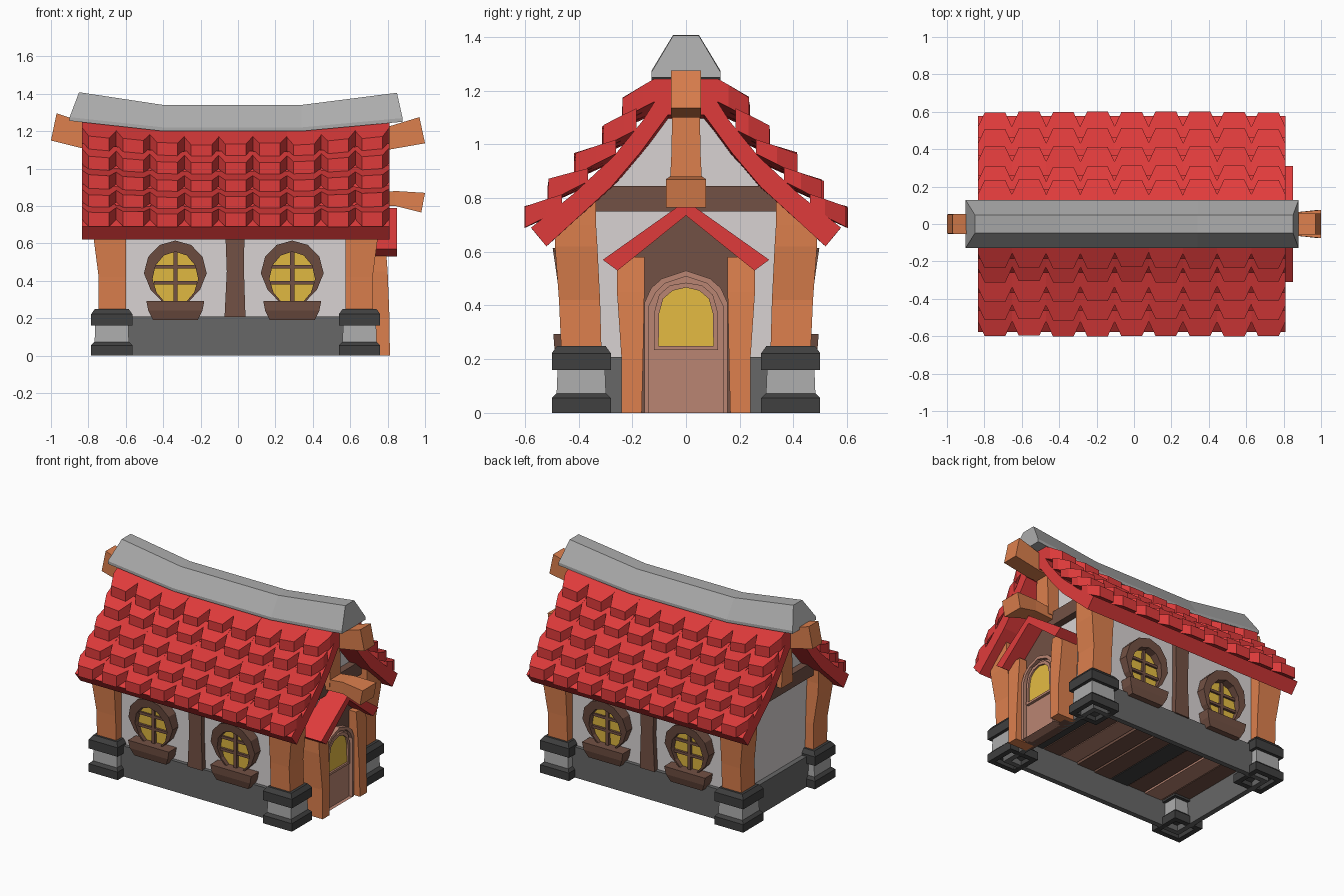
import bpy
import bmesh
import math
import random

random.seed(4)
default_cube = bpy.data.objects.get("Cube")
if default_cube:
    bpy.data.objects.remove(default_cube, do_unlink=True)


def make_material(name, red, green, blue):
    material = bpy.data.materials.new(name)
    material.use_nodes = True
    color = (red, green, blue, 1)
    material.diffuse_color = color
    material.node_tree.nodes["Principled BSDF"].inputs["Base Color"].default_value = color
    return material


RED = make_material("roof red", .74, .044, .044)
ORANGE = make_material("orange wood", .72, .215, .075)
BROWN = make_material("brown wood", .17, .082, .058)
DOOR = make_material("door wood", .49, .235, .17)
YELLOW = make_material("window yellow", .78, .5, .055)
PLASTER = make_material("plaster", .69, .65, .65)
DARK_STONE = make_material("dark stone", .05, .05, .05)
MID_STONE = make_material("foundation stone", .135, .135, .135)
LIGHT_STONE = make_material("light stone", .41, .41, .41)


def add_loft(bm, sections, capped=True):
    """Join equal sized closed outlines into a skin."""
    rings = [[bm.verts.new(p) for p in section] for section in sections]
    count = len(rings[0])
    for a, b in zip(rings, rings[1:]):
        for i in range(count):
            j = (i + 1) % count
            bm.faces.new((a[i], a[j], b[j], b[i]))
    if capped:
        bm.faces.new(rings[0])
        bm.faces.new(rings[-1])


def finish(name, bm, material):
    bmesh.ops.recalc_face_normals(bm, faces=bm.faces)
    mesh = bpy.data.meshes.new(name)
    bm.to_mesh(mesh)
    bm.free()
    mesh.materials.append(material)
    obj = bpy.data.objects.new(name, mesh)
    bpy.context.collection.objects.link(obj)
    return obj


def loft(name, material, sections, capped=True):
    bm = bmesh.new()
    add_loft(bm, sections, capped)
    return finish(name, bm, material)


def along_x(name, material, profile, x0, x1):
    return loft(name, material, [[(x, y, z) for y, z in profile] for x in (x0, x1)])


def rect(x0, x1, y0, y1, z):
    return [(x0, y0, z), (x1, y0, z), (x1, y1, z), (x0, y1, z)]


def box(name, material, x0, x1, y0, y1, z0, z1):
    return loft(name, material, [rect(x0, x1, y0, y1, z) for z in (z0, z1)])


def mirrored(half):
    """Complete a half outline across its first coordinate."""
    return half + [(-a, b) for a, b in reversed(half) if a > 0]


def frame(name, material, outer, inner, place, depth):
    loft(name, material, [[place(a, b, d) for a, b in outline] for outline, d in
                          ((outer, 0), (outer, depth), (inner, depth), (inner, 0))], False)


def plate(name, material, outline, place, d0, d1):
    loft(name, material, [[place(a, b, d) for a, b in outline] for d in (d0, d1)])


# Foundation, open underneath, with a plank floor
for s in (-1, 1):
    box("foundation_long_wall", MID_STONE, -.72, .69, s * .40, s * .435, 0, .21)
for x in (-.72, .655):
    box("foundation_end_wall", MID_STONE, x, x + .035, -.42, .42, 0, .208)
planks = 10
for i in range(planks):
    width = 1.36 / planks
    x = -.69 + i * width
    wood = (BROWN, DOOR, BROWN, DARK_STONE, BROWN)[i % 5]
    low = .17 + random.uniform(0, .02)
    box("floor_plank", wood, x, x + width - .008, -.4, .4, low, .2)

# Plaster body with gables that follow the roof
wall_half = [(.41, .198), (.41, .74), (.28, .86), (.17, .99), (.06, 1.14)]
along_x("plaster_walls", PLASTER, mirrored(wall_half), -.685, .655)

# Corner posts on stepped stone feet, hollowed underneath
for cx, out in ((-.675, -1), (.65, 1)):
    for s in (-1, 1):
        cy = s * .39

        def square(half, z):
            return rect(cx - half, cx + half, cy - half, cy + half, z)

        loft("post_foot", DARK_STONE, [square(.05, .04), square(.075, .03), square(.075, 0),
                                       square(.11, 0), square(.11, .055), square(.09, .075)])
        loft("post_pedestal", LIGHT_STONE, [square(.092, .07), square(.088, .17)])
        loft("post_capstone", DARK_STONE,
             [square(.11, .16), square(.11, .222), square(.09, .25)])
        rows = []
        for z, x_out, y_in, y_out in ((.24, .072, .315, .465), (.42, .07, .32, .473),
                                      (.62, .096, .33, .488), (.7, .098, .335, .485)):
            rows.append(rect(cx - out * .075, cx + out * x_out, s * y_in, s * y_out, z))
        # Top slants with the roof
        rows.append([(x, y, .84 if abs(y) < .4 else .71) for x, y, z in rows[-1]])
        loft("corner_post", ORANGE, rows)

# Gable timbers at both ends
for face, out in ((-.685, -1), (.655, 1)):
    x0, x1 = sorted((face - out * .02, face + out * .05))
    box("gable_crossbeam", BROWN, x0, x1, -.345, .345, .75, .845)
    tip = face + out * .085
    loft("gable_king_post", ORANGE, [rect(face, tip, -h, h, z) for h, z in
                                     ((.062, .82), (.055, .95), (.05, 1.17))])


# Horseshoe windows, flower boxes and middle post on both long sides
def arc(rx, rz, cz, pinch, sides=12):
    outline = []
    for i in range(sides):
        a = math.tau * i / sides
        narrow = 1 - pinch * max(0, -math.cos(a))
        outline.append((rx * math.sin(a) * narrow, cz + rz * math.cos(a)))
    return outline


for s in (-1, 1):
    for cx in (-.335, .29):
        def on_wall(u, w, d):
            # Frames lean outward toward the top
            return (cx + u, s * (.41 + d * (2.25 * w - .05)), w)

        outer = arc(.168, .175, .44, .18)
        glass = arc(.122, .145, .41, .1)
        frame("window_frame", BROWN, outer, glass, on_wall, .065)
        plate("window_glass", YELLOW, glass, on_wall, -.005, .02)
        box("window_upright", BROWN, cx - .011, cx + .011, s * .41, s * .445, .27, .56)
        for z in (.39, .475):
            box("window_crossbar", BROWN, cx - .115, cx + .115, s * .41, s * .443, z - .009, z + .009)
        loft("flower_box", BROWN, [rect(cx - h, cx + h, s * .4, s * y, z) for h, y, z in
                                   ((.12, .475, .19), (.145, .49, .24), (.155, .494, .293))])
    loft("middle_wall_post", BROWN, [rect(-a, b, s * .4, s * .445, z) for a, b, z in
                                     ((.072, .04, .205), (.06, .032, .45), (.07, .035, .72))])


# Main roof: sagging slab plus rows of chunky tiles
def sag(x, y, z):
    middle = min(1, max(0, (.83 - abs(x + .02)) / .46))
    return (x, y, z - .055 * middle * max(0, (z - .68) / .57))


slab = mirrored([(0, 1.28), (.06, 1.25), (.16, 1.09), (.27, .955), (.42, .815), (.577, .69),
                 (.52, .62), (.4, .73), (.28, .84), (.17, .97), (.067, 1.11)])
loft("roof_slab", RED, [[sag(x, y, z) for y, z in slab] for x in (-.835, -.4, .36, .81)])

steps = [(.6, .69), (.512, .788), (.415, .888), (.31, .992), (.235, 1.1), (.1, 1.245)]
columns = 9
pitch = 1.645 / columns
tiles = bmesh.new()
for (y0, z0), (y1, z1) in zip(steps, steps[1:]):
    for column in range(columns):
        cx = -.835 + pitch * (column + .5)
        for s in (-1, 1):
            tip = y0 + random.uniform(-.005, .003)
            thick = .08 + random.uniform(-.006, .006)
            half = pitch / 2
            back = y1 - .05
            # Long chamfers leave notches between neighbouring tiles
            outline = [(-half, back), (-half, tip - .078), (-.055, tip),
                       (.055, tip), (half, tip - .078), (half, back)]
            slope = (z1 - z0 - thick + .01) / (y0 - y1)
            lean = min((z1 - z0) / (y0 - y1), .5)
            bottom = [sag(cx + u, s * y, z0 + (y0 - y) * lean) for u, y in outline]
            top = [sag(cx + u, s * y, z0 + thick + (y0 - y) * slope) for u, y in outline]
            add_loft(tiles, [bottom, top])
finish("roof_tiles", tiles, RED)

# Ridge cap and ridge beam
cap = []
for x_top, x_low, z_top, z_low in ((-.85, -.9, 1.408, 1.255), (-.4, -.4, 1.34, 1.2),
                                   (.34, .34, 1.34, 1.2), (.85, .88, 1.405, 1.25)):
    cap.append([(x_top if z == z_top else x_low, y, z) for y, z in
                mirrored([(.128, z_low), (.128, z_low + .02), (.048, z_top)])])
loft("ridge_cap", LIGHT_STONE, cap)

beam = [(-1, -.97, .052, 1.15, 1.295), (-.82, -.8, .056, 1.105, 1.24),
        (.8, .79, .055, 1.1, 1.22), (1, .97, .056, 1.135, 1.275)]
loft("ridge_beam", ORANGE, [[(low, -h, a), (low, h, a), (top, h, b), (top, -h, b)]
                            for low, top, h, a, b in beam])

# Porch: backing, posts, little roof and its beam
along_x("porch_backing", BROWN, mirrored([(.21, 0), (.21, .6), (0, .74)]), .65, .735)
for s in (-1, 1):
    loft("porch_post", ORANGE, [rect(.67, x, s * a, s * b, z) for x, a, b, z in
                                ((.812, .165, .24, 0), (.81, .16, .24, .2),
                                 (.8, .155, .257, .45), (.79, .155, .257, .58))])
along_x("porch_roof", RED, mirrored([(0, .79), (.31, .57), (.255, .53), (0, .735)]), .68, .85)
loft("porch_beam", ORANGE, [[(low, -h, a), (low, h, a), (top, h, b), (top, -h, b)]
                            for low, top, h, a, b in ((.66, .66, .055, .79, .86),
                                                      (.84, .84, .06, .8, .88),
                                                      (.98, 1, .075, .765, .87))])


# Arched door with a yellow pane
def on_door(y, z, d):
    return (.73 + d, y, z)


door = mirrored([(.155, 0), (.155, .41), (.13, .465), (.09, .5), (0, .53)])
opening = mirrored([(.137, 0), (.137, .4), (.112, .45), (.078, .482), (0, .508)])
pane_trim = mirrored([(.12, .235), (.117, .38), (.1, .44), (.06, .475), (0, .485)])
pane = mirrored([(.102, .25), (.1, .37), (.085, .425), (.05, .455), (0, .467)])
plate("door", DOOR, opening, on_door, -.02, .02)
frame("door_arch", DOOR, door, opening, on_door, .045)
frame("door_pane_trim", DOOR, pane_trim, pane, on_door, .038)
plate("door_pane", YELLOW, pane, on_door, .018, .026)
